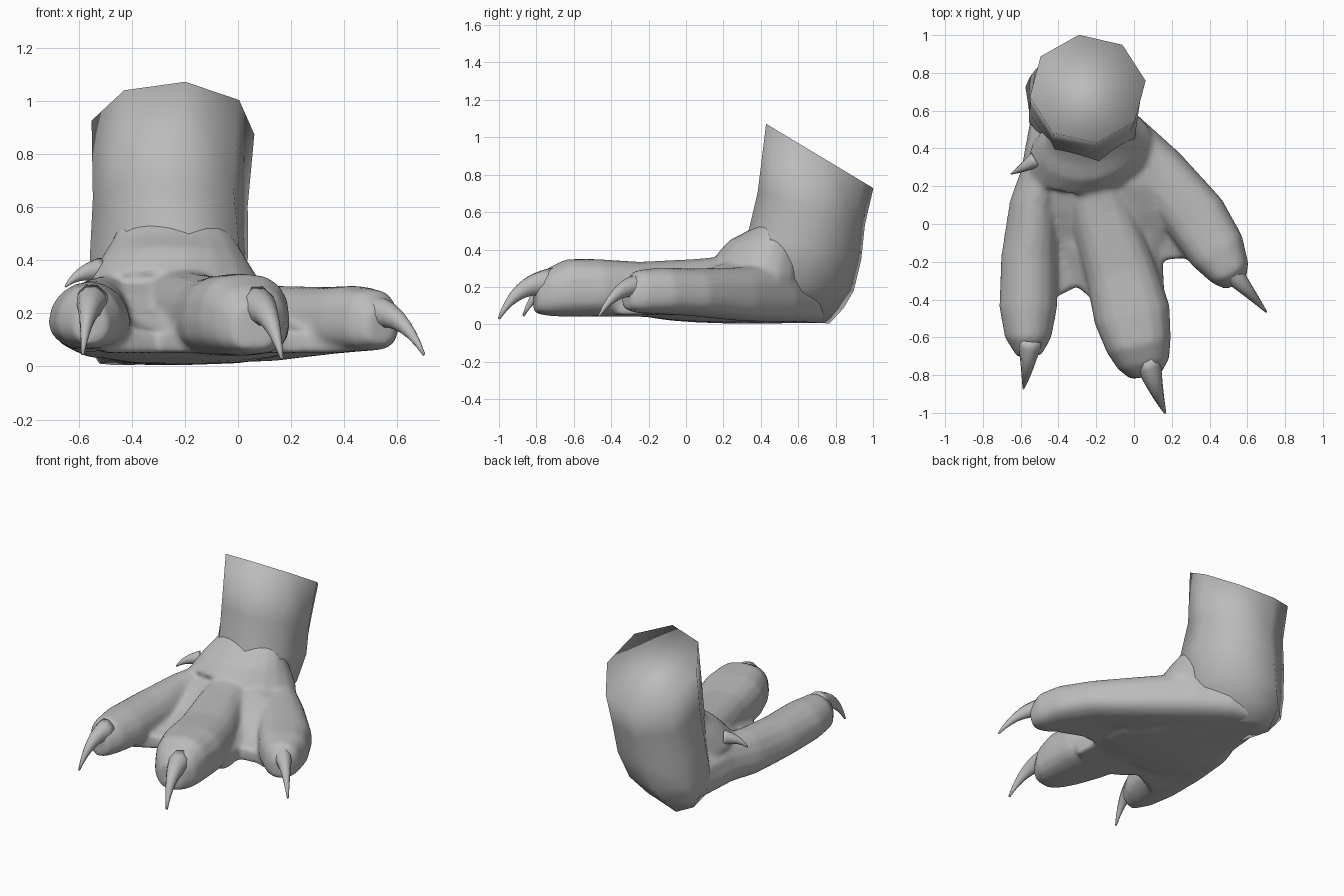
import bpy, bmesh
from math import cos, sin, pi, copysign
from mathutils import Vector

cube = bpy.data.objects.get("Cube")
if cube:
    bpy.data.objects.remove(cube)

skin = bpy.data.materials.new("grey skin")
skin.use_nodes = True
GREY = (0.5, 0.5, 0.5, 1)
skin.diffuse_color = GREY
skin.node_tree.nodes["Principled BSDF"].inputs["Base Color"].default_value = GREY


def bridge(bm, rings):
    """Skin a list of vertex rings and cap both ends."""
    for a, b in zip(rings, rings[1:]):
        n = len(a)
        for i in range(n):
            bm.faces.new((a[i], a[(i + 1) % n], b[(i + 1) % n], b[i]))
    bm.faces.new(rings[0])
    bm.faces.new(rings[-1])


def finish(bm, name):
    bmesh.ops.recalc_face_normals(bm, faces=bm.faces)
    mesh = bpy.data.meshes.new(name)
    bm.to_mesh(mesh)
    bm.free()
    mesh.materials.append(skin)
    for p in mesh.polygons:
        p.use_smooth = True
    obj = bpy.data.objects.new(name, mesh)
    bpy.context.collection.objects.link(obj)
    return obj


def tangent(pts, i):
    return (pts[min(i + 1, len(pts) - 1)] - pts[max(i - 1, 0)]).normalized()


def add_column(bm, sections, sides=8, phase=0.15):
    """Upright sections: x, y, z, x radius, y radius, slope along y, shear of x along y."""
    rings = []
    for x, y, z, rx, ry, slope, shear in sections:
        ring = []
        for i in range(sides):
            a = phase + 2 * pi * i / sides
            dy = ry * sin(a)
            ring.append(bm.verts.new((x + rx * cos(a) + shear * dy, y + dy, z + slope * dy)))
        rings.append(ring)
    bridge(bm, rings)


def add_pad(bm, sections, sides=16, power=0.78, straight=False):
    """Lying sections: x, y, half width, bottom z, top z; flat-bottomed."""
    pts = [Vector((s[0], s[1], 0)) for s in sections]
    rings = []
    for i, (x, y, w, low, high) in enumerate(sections):
        t = Vector((0, -1, 0)) if straight else tangent(pts, i)
        side = t.cross(Vector((0, 0, 1)))
        mid = low + (high - low) * 0.4
        ring = []
        for k in range(sides):
            a = 2 * pi * k / sides
            c, s = cos(a), sin(a)
            u = copysign(abs(c) ** power, c) * w
            v = copysign(abs(s) ** power, s) * ((high - mid) if s > 0 else (mid - low))
            ring.append(bm.verts.new(pts[i] + side * u + Vector((0, 0, mid + v))))
        rings.append(ring)
    bridge(bm, rings)


def add_web(bm, corners, low=0.05):
    """Sheet of skin between toes: x, y, top z."""
    bottom = [bm.verts.new((x, y, low)) for x, y, z in corners]
    top = [bm.verts.new((x, y, z)) for x, y, z in corners]
    bridge(bm, [bottom, top])


def claw(name, path, radius):
    """Curved, tapering claw along a quadratic bend."""
    a, b, c = (Vector(p) for p in path)
    pts = [a * (1 - t) ** 2 + b * 2 * t * (1 - t) + c * t * t for t in [i / 8 for i in range(9)]]
    bm = bmesh.new()
    rings = []
    for i, p in enumerate(pts):
        t = tangent(pts, i)
        side = t.cross(Vector((0, 0, 1))).normalized()
        up = side.cross(t)
        r = radius * (1 - 0.92 * (i / 8) ** 0.85)
        rings.append([bm.verts.new(p + (side * cos(k * pi / 5) * 0.9 + up * sin(k * pi / 5)) * r)
                      for k in range(10)])
    bridge(bm, rings)
    return finish(bm, name)


# Leg, cut off at a slant, narrowing to a heel turned to the right
leg = bmesh.new()
add_column(leg, [
    (-0.245, 0.715, 0.90, 0.31, 0.29, -0.60, 0),
    (-0.255, 0.67, 0.62, 0.295, 0.29, -0.30, 0),
    (-0.26, 0.635, 0.42, 0.305, 0.305, -0.25, -0.1),
    (-0.28, 0.59, 0.24, 0.29, 0.31, -0.20, -0.22),
    (-0.32, 0.55, 0.10, 0.24, 0.295, -0.05, -0.35),
    (-0.36, 0.51, 0.02, 0.14, 0.26, -0.06, -0.32),
])
finish(leg, "leg")

foot = bmesh.new()

# Fold of skin hanging over the front of the ankle
add_column(foot, [
    (-0.25, 0.51, 0.56, 0.19, 0.10, 0, 0),
    (-0.24, 0.47, 0.48, 0.23, 0.15, -0.1, 0.1),
    (-0.24, 0.43, 0.41, 0.27, 0.20, -0.2, 0.15),
    (-0.23, 0.385, 0.30, 0.325, 0.235, -0.25, 0.3),
    (-0.23, 0.42, 0.25, 0.30, 0.20, -0.25, 0.3),
], sides=18)

# Palm
add_pad(foot, [
    (-0.42, 0.73, 0.08, 0.005, 0.20),
    (-0.33, 0.55, 0.22, 0.005, 0.32),
    (-0.23, 0.34, 0.36, 0.005, 0.35),
    (-0.20, 0.20, 0.40, 0.005, 0.335),
    (-0.19, 0.06, 0.42, 0.01, 0.28),
    (-0.18, -0.08, 0.40, 0.02, 0.21),
    (-0.18, -0.22, 0.32, 0.04, 0.14),
], power=0.7, straight=True)

# Toes
add_pad(foot, [
    (-0.25, 0.35, 0.14, 0.03, 0.38),
    (-0.17, 0.05, 0.17, 0.03, 0.35),
    (-0.07, -0.25, 0.19, 0.04, 0.335),
    (-0.01, -0.48, 0.205, 0.04, 0.35),
    (0.025, -0.64, 0.175, 0.04, 0.35),
    (0.05, -0.74, 0.14, 0.045, 0.30),
    (0.06, -0.81, 0.08, 0.06, 0.23),
])
add_pad(foot, [
    (-0.44, 0.40, 0.11, 0.03, 0.36),
    (-0.53, 0.10, 0.13, 0.03, 0.335),
    (-0.555, -0.18, 0.15, 0.05, 0.32),
    (-0.56, -0.44, 0.155, 0.06, 0.32),
    (-0.56, -0.60, 0.125, 0.065, 0.31),
    (-0.555, -0.70, 0.065, 0.08, 0.25),
], power=1.0)
add_pad(foot, [
    (-0.40, 0.70, 0.08, 0.01, 0.20),
    (-0.27, 0.61, 0.14, 0.01, 0.28),
    (-0.10, 0.47, 0.16, 0.01, 0.33),
    (0.13, 0.27, 0.155, 0.02, 0.305),
    (0.33, 0.03, 0.17, 0.045, 0.30),
    (0.44, -0.14, 0.155, 0.055, 0.305),
    (0.51, -0.26, 0.11, 0.06, 0.29),
    (0.54, -0.32, 0.06, 0.08, 0.22),
])

# Webs between the toes
add_web(foot, [(-0.50, -0.43, 0.15), (-0.38, -0.37, 0.14), (-0.30, -0.33, 0.13), (-0.22, -0.40, 0.14),
               (-0.08, -0.45, 0.15), (-0.2, 0.08, 0.24), (-0.5, 0.08, 0.23)])
add_web(foot, [(0.05, -0.42, 0.15), (0.16, -0.36, 0.14), (0.15, -0.19, 0.14), (0.26, -0.18, 0.13),
               (0.42, -0.24, 0.15), (0.25, 0.2, 0.23), (0.0, 0.25, 0.28)])

body = finish(foot, "foot")
remesh = body.modifiers.new("merge skin", 'REMESH')
remesh.mode = 'VOXEL'
remesh.voxel_size = 0.014
remesh.use_smooth_shade = True
soften = body.modifiers.new("soften skin", 'SMOOTH')
soften.factor = 0.5
soften.iterations = 12

# Claws
claw("middle_claw", [(0.07, -0.72, 0.22), (0.12, -0.90, 0.23), (0.165, -1.0, 0.03)], 0.085)
claw("right_claw", [(-0.55, -0.62, 0.235), (-0.565, -0.78, 0.24), (-0.585, -0.87, 0.045)], 0.075)
claw("left_claw", [(0.50, -0.24, 0.20), (0.61, -0.36, 0.22), (0.70, -0.465, 0.045)], 0.075)
claw("dew_claw", [(-0.52, 0.34, 0.36), (-0.60, 0.29, 0.36), (-0.65, 0.265, 0.30)], 0.05)
